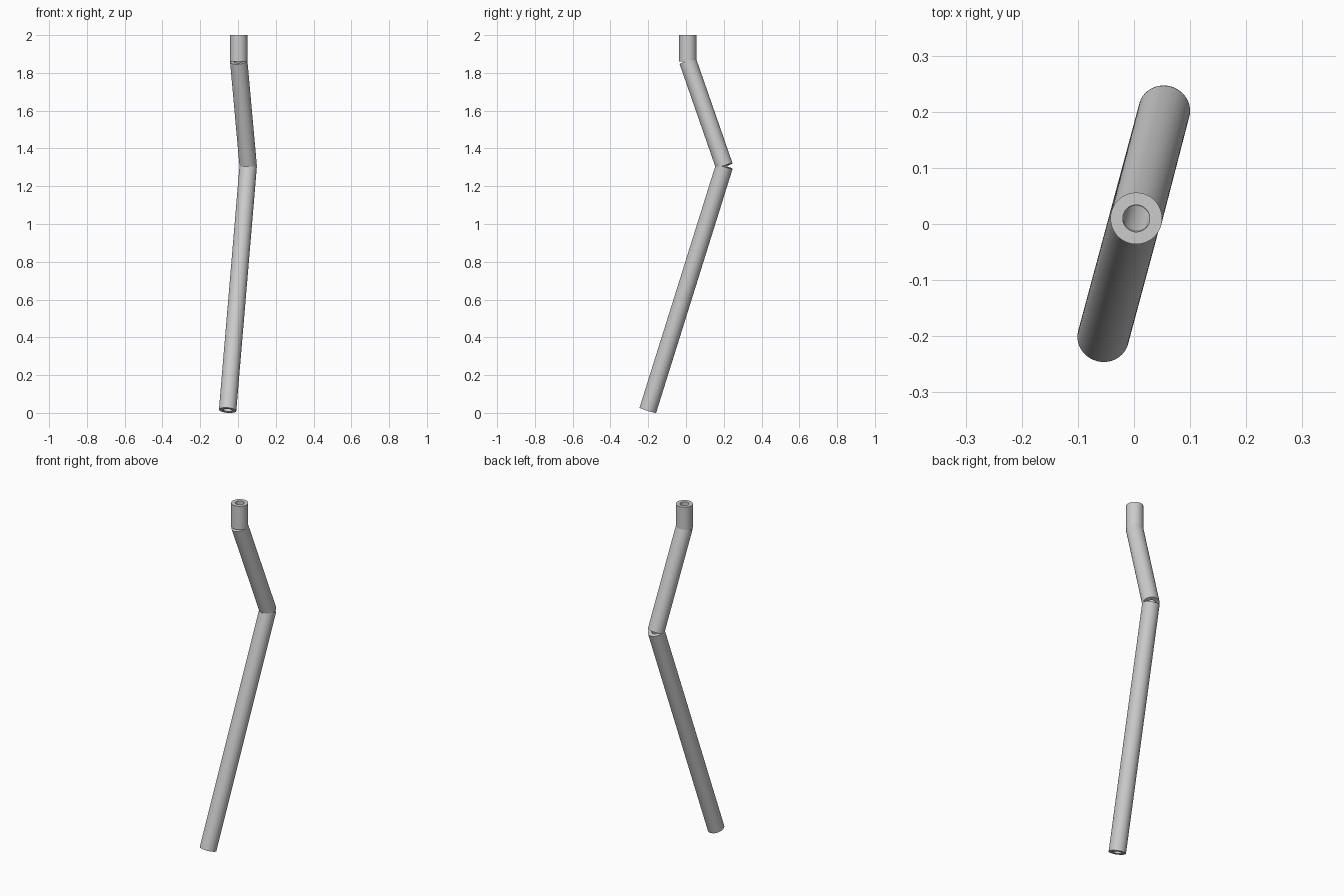
import bpy
import bmesh
from mathutils import Vector

cube = bpy.data.objects.get("Cube")
if cube:
    bpy.data.objects.remove(cube, do_unlink=True)

OUTER, INNER, SIDES = 0.046, 0.024, 64

metal = bpy.data.materials.new("plain grey")
metal.use_nodes = True
grey = (0.6, 0.6, 0.6, 1)
metal.diffuse_color = grey
metal.node_tree.nodes["Principled BSDF"].inputs["Base Color"].default_value = grey


def tube(name, start, end):
    """Hollow square-cut pipe running from start to end."""
    axis = end - start
    bm = bmesh.new()
    loops = []
    for radius, z in ((OUTER, 0), (OUTER, axis.length), (INNER, axis.length), (INNER, 0)):
        ring = bmesh.ops.create_circle(bm, segments=SIDES, radius=radius)["verts"]
        for v in ring:
            v.co.z = z
        loops.append(ring)
    for k in range(4):
        a, b = loops[k], loops[(k + 1) % 4]
        for i in range(SIDES):
            j = (i + 1) % SIDES
            bm.faces.new((a[i], a[j], b[j], b[i]))
    bmesh.ops.recalc_face_normals(bm, faces=bm.faces)
    mesh = bpy.data.meshes.new(name)
    bm.to_mesh(mesh)
    bm.free()
    mesh.materials.append(metal)
    obj = bpy.data.objects.new(name, mesh)
    obj.location = start
    obj.rotation_euler = axis.to_track_quat("Z", "Y").to_euler()
    bpy.context.collection.objects.link(obj)
    bpy.ops.object.select_all(action="DESELECT")
    obj.select_set(True)
    bpy.context.view_layer.objects.active = obj
    bpy.ops.object.shade_smooth_by_angle()


# Centre line from the foot, through the two bends, to the open top
foot = Vector((-0.055, -0.202, 0.014))
knee = Vector((0.054, 0.203, 1.306))
neck = Vector((0.004, 0.01, 1.861))
top = Vector((0.004, 0.01, 2))

tube("lower_tube", foot, knee)
tube("middle_tube", knee, neck)
tube("upper_tube", neck, top)
